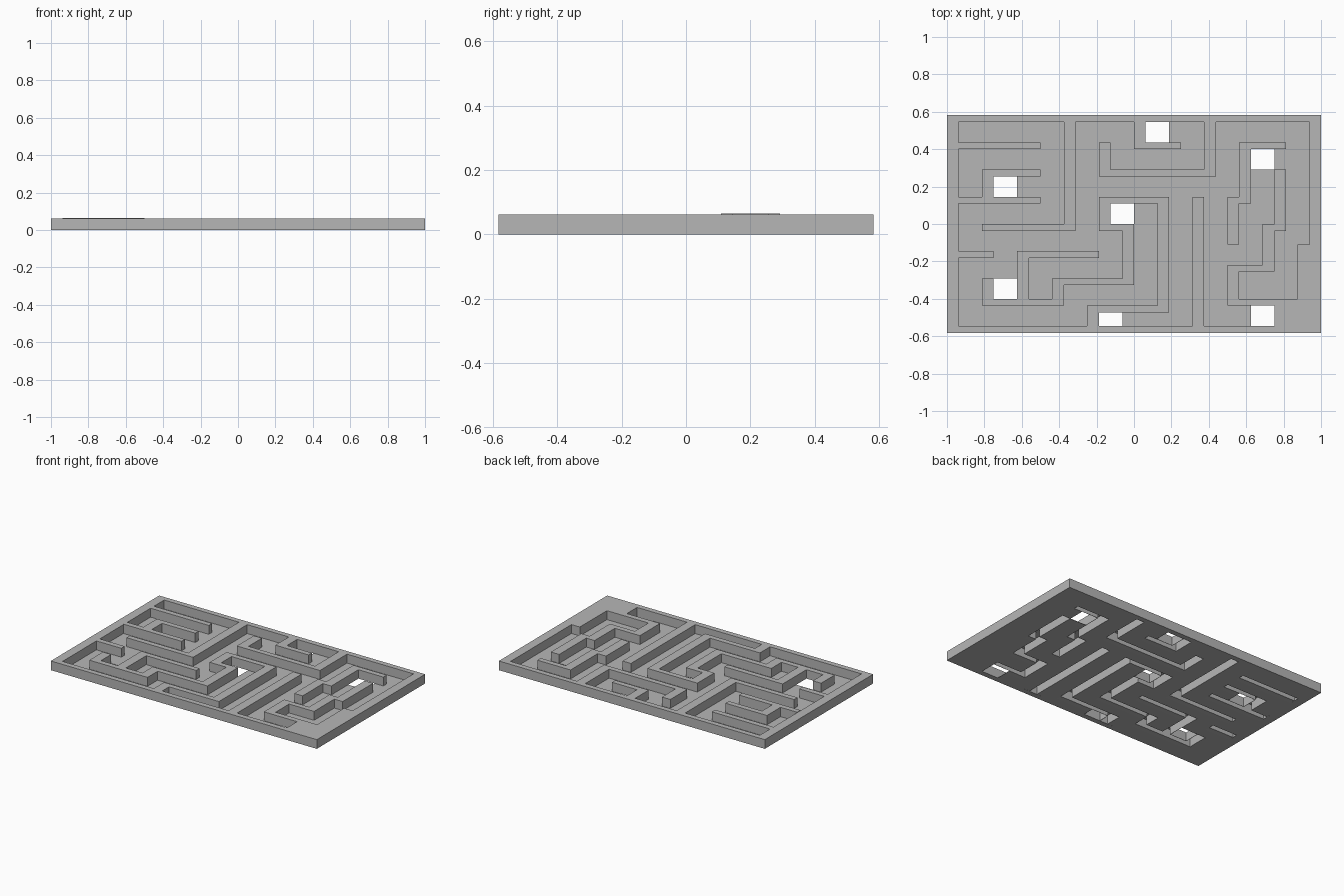
import bpy
import bmesh
from mathutils import Vector

cube = bpy.data.objects.get("Cube")
if cube:
    bpy.data.objects.remove(cube, do_unlink=True)

HALF = 16                     # the board is a grid of square-count cells
CELL_X, CELL_Y = 1 / HALF, 0.582 / HALF
TOP, RAISED, SHEET = 0.0625, 0.0655, 0.002
SIDES = ((1, 0), (-1, 0), (0, 1), (0, -1))

grey = bpy.data.materials.new("plain grey")
grey.use_nodes = True
grey.diffuse_color = (0.47, 0.47, 0.47, 1)
grey.node_tree.nodes["Principled BSDF"].inputs["Base Color"].default_value = grey.diffuse_color


def block(x0, x1, y0, y1):
    return {(i, j) for i in range(x0, x1) for j in range(y0, y1)}


def trace(*points):
    """Cells covered by a wall that runs through the given corner cells."""
    cells = set()
    for (a, b), (c, d) in zip(points, points[1:]):
        cells |= block(min(a, c), max(a, c) + 1, min(b, d), max(b, d) + 1)
    return cells


def add_quad(bm, corners, facing):
    face = bm.faces.new([bm.verts.new(c) for c in corners])
    face.normal_update()
    if face.normal.dot(Vector(facing)) < 0:
        face.normal_flip()


def add_flat(bm, cell, z, up):
    x, y = cell[0] * CELL_X, cell[1] * CELL_Y
    add_quad(bm, [(x, y, z), (x + CELL_X, y, z), (x + CELL_X, y + CELL_Y, z),
                  (x, y + CELL_Y, z)], (0, 0, up))


def add_side(bm, cell, side, low, high):
    dx, dy = side
    mx, my = (cell[0] + (1 + dx) / 2) * CELL_X, (cell[1] + (1 + dy) / 2) * CELL_Y
    ox, oy = abs(dy) * CELL_X / 2, abs(dx) * CELL_Y / 2
    add_quad(bm, [(mx - ox, my - oy, low), (mx + ox, my + oy, low),
                  (mx + ox, my + oy, high), (mx - ox, my - oy, high)], (dx, dy, 0))


def finish(name, bm):
    bmesh.ops.remove_doubles(bm, verts=bm.verts, dist=0.0001)
    mesh = bpy.data.meshes.new(name)
    bm.to_mesh(mesh)
    bm.free()
    mesh.materials.append(grey)
    obj = bpy.data.objects.new(name, mesh)
    bpy.context.collection.objects.link(obj)
    return obj


# Solid frame: rim, thicker right edge and front corner block
board = block(-HALF, HALF, -HALF, HALF)
frame = board - block(-15, 15, -15, 15)
frame |= block(14, 15, -15, -3) | block(12, 15, -15, -11)

# Maze walls, hollow underneath
walls = trace((-6, 14), (-6, -1), (-13, -1))
walls |= trace((0, 14), (0, 11), (3, 11))
walls |= trace((6, 14), (6, 7), (-3, 7), (-3, 11))
walls |= trace((8, -3), (8, 3), (9, 3), (9, 11), (12, 11))
walls |= trace((12, 7), (12, -1), (11, -1), (11, -7), (8, -7), (8, -12), (11, -12))
walls |= trace((-15, 11), (-9, 11))
walls |= trace((-15, -5), (-13, -5))
walls |= trace((-4, -15), (-4, -13), (2, -13), (2, 3), (-3, 3), (-3, -1), (-1, -1),
               (-1, -9), (-7, -9), (-7, -12), (-13, -12), (-13, -9))
walls |= trace((-10, -12), (-10, -5), (-4, -5))
walls |= trace((5, -15), (5, 3))
raised = trace((-15, 3), (-9, 3)) | trace((-13, 3), (-13, 7), (-9, 7))

# Openings through the floor
holes = set()
for x, y, depth in ((1, 12, 3), (-12, 4, 3), (-2, 0, 3), (-12, -11, 3),
                    (-3, -15, 2), (10, 8, 3), (10, -15, 3)):
    holes |= block(x, x + 2, y, y + depth)

# Frame mesh
bm = bmesh.new()
for cell in frame:
    add_flat(bm, cell, TOP, 1)
    add_flat(bm, cell, 0, -1)
    for side in SIDES:
        if (cell[0] + side[0], cell[1] + side[1]) not in frame:
            add_side(bm, cell, side, 0, TOP)
finish("outer_frame", bm)

# Floor and walls as one folded sheet
height = {cell: SHEET for cell in board - frame}
height.update({cell: TOP for cell in walls})
height.update({cell: RAISED for cell in raised})
bm = bmesh.new()
for cell, z in height.items():
    if cell not in holes:
        add_flat(bm, cell, z, 1)
    for side in SIDES:
        # Where a wall meets the frame only its taller part shows
        low = height.get((cell[0] + side[0], cell[1] + side[1]), TOP)
        if z > low:
            add_side(bm, cell, side, low, z)
maze = finish("maze_floor_and_walls", bm)
thickness = maze.modifiers.new("Sheet thickness", 'SOLIDIFY')
thickness.thickness = SHEET
thickness.offset = -1
